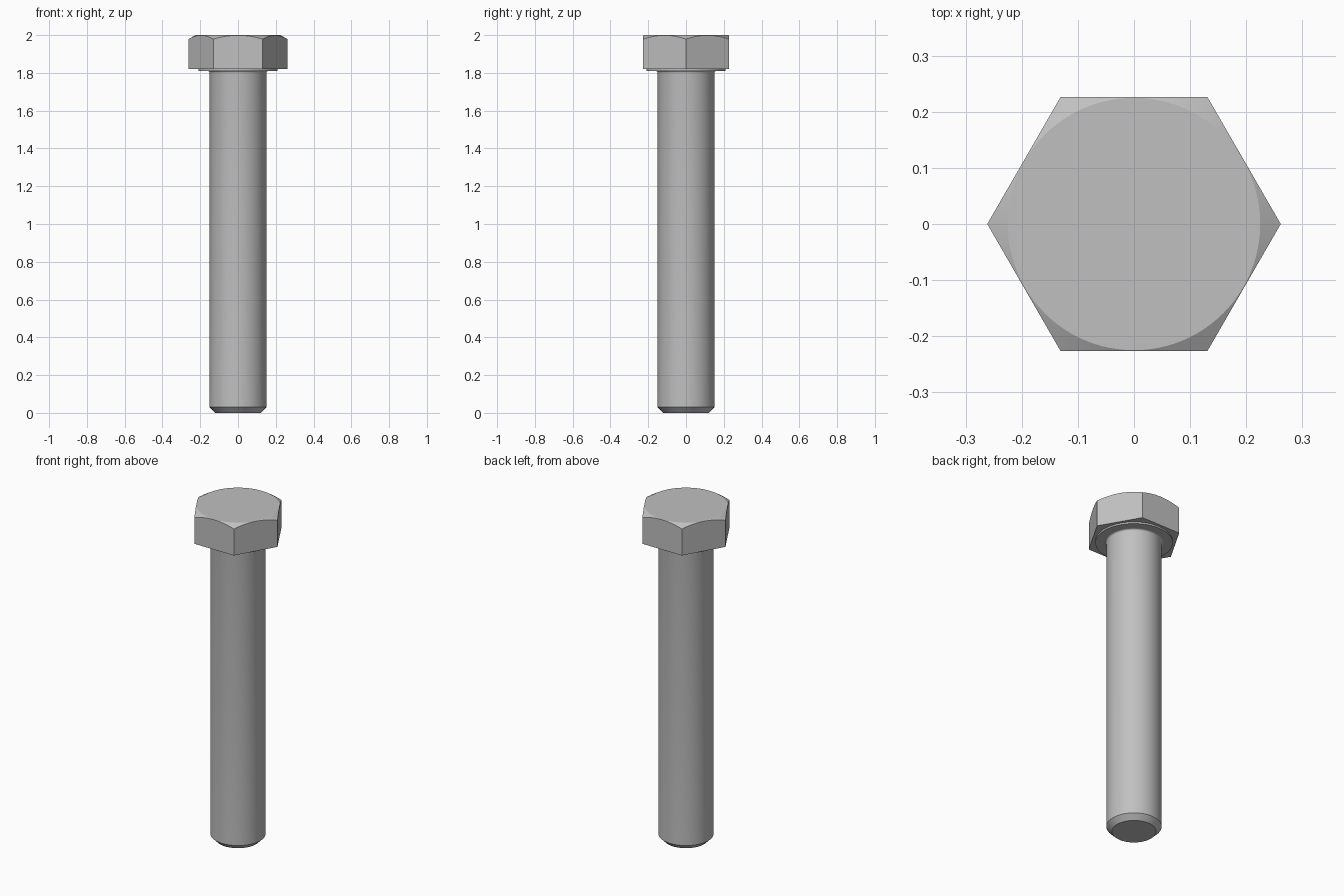
import bpy, bmesh, math

if "Cube" in bpy.data.objects:
    bpy.data.objects.remove(bpy.data.objects["Cube"], do_unlink=True)

STEEL = (0.53, 0.53, 0.53, 1.0)
SEGMENTS = 96
FLAT = 0.2265                     # centre to flat of the hexagon
HEAD_BOTTOM, HEAD_TOP = 1.82, 2.0

steel = bpy.data.materials.new("steel grey")
steel.use_nodes = True
steel.diffuse_color = STEEL
steel.node_tree.nodes["Principled BSDF"].inputs["Base Color"].default_value = STEEL


def ring(bm, radius, height):
    """Ring of vertices; radius and height are functions of the angle."""
    angles = [math.tau * i / SEGMENTS for i in range(SEGMENTS)]
    return [bm.verts.new((radius(a) * math.cos(a), radius(a) * math.sin(a), height(a)))
            for a in angles]


def loft(name, sections):
    """Skin a closed stack of rings, listed from bottom to top."""
    bm = bmesh.new()
    rings = [ring(bm, r, h) for r, h in sections]
    for low, high in zip(rings, rings[1:]):
        for i in range(SEGMENTS):
            j = (i + 1) % SEGMENTS
            bm.faces.new((low[i], low[j], high[j], high[i]))
    bm.faces.new(rings[0][::-1])
    bm.faces.new(rings[-1])
    mesh = bpy.data.meshes.new(name)
    bm.to_mesh(mesh)
    bm.free()
    mesh.materials.append(steel)
    obj = bpy.data.objects.new(name, mesh)
    bpy.context.collection.objects.link(obj)
    bpy.ops.object.select_all(action='DESELECT')
    bpy.context.view_layer.objects.active = obj
    obj.select_set(True)
    bpy.ops.object.shade_smooth_by_angle(angle=math.radians(20))
    return obj


def turned(name, profile):
    """Round part from (radius, height) pairs."""
    return loft(name, [(lambda a, r=r: r, lambda a, z=z: z) for r, z in profile])


def hexagon(a):
    """Distance to the hexagon's edge, with corners on the x axis."""
    third = math.pi / 3
    return FLAT / math.cos(a % third - third / 2)


def chamfer(a):
    """Height where the conical chamfer meets the flats."""
    return HEAD_TOP - 0.001 - (hexagon(a) - FLAT) * math.tan(math.pi / 6)


# Hexagonal head with a conical chamfer on top
loft("bolt_head", [
    (hexagon, lambda a: HEAD_BOTTOM),
    (hexagon, chamfer),
    (lambda a: FLAT - 0.0015, lambda a: HEAD_TOP),
])

# Thin round bearing face under the head
turned("washer_face", [(0.21, HEAD_BOTTOM - 0.01), (0.21, HEAD_BOTTOM + 0.001)])

# Shank with chamfered tip and a small fillet below the head
fillet = 0.01
seat = HEAD_BOTTOM - 0.01
steps = [math.pi / 2 * i / 5 for i in range(6)]
turned("shank", [(0.12, 0), (0.15, 0.03)] + [
    (0.15 + fillet * (1 - math.cos(t)), seat - fillet + fillet * math.sin(t)) for t in steps])
